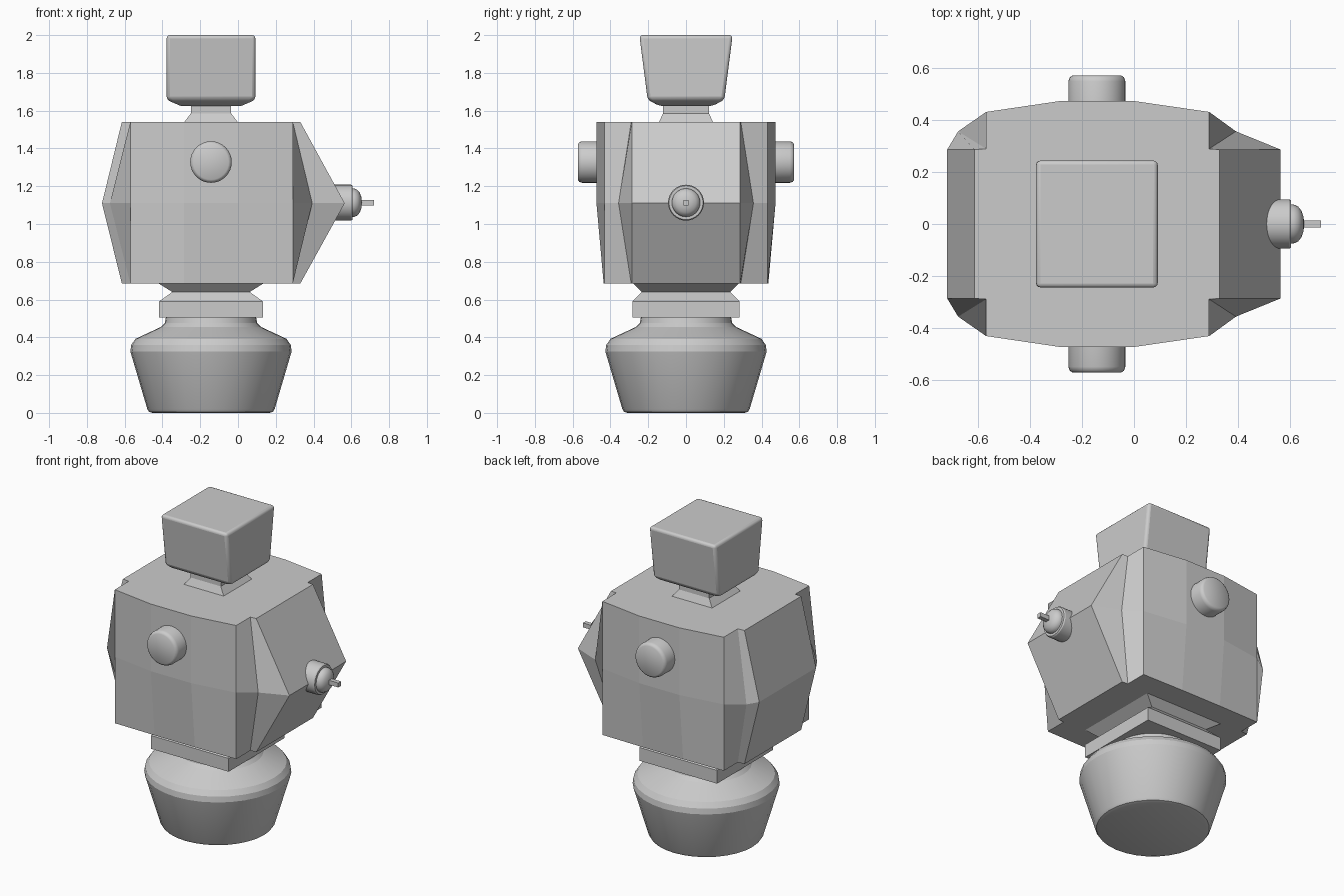
import bpy, bmesh, math
from mathutils import Matrix, Vector

if "Cube" in bpy.data.objects:
    bpy.data.objects.remove(bpy.data.objects["Cube"])

CX = -0.143  # centre line of head, neck and base

grey = bpy.data.materials.new("plain grey")
grey.diffuse_color = (0.6, 0.6, 0.6, 1)
grey.use_nodes = True
grey.node_tree.nodes["Principled BSDF"].inputs["Base Color"].default_value = grey.diffuse_color


def loft(name, rings, bevel=0.0, smooth=None):
    """Join closed rings of points with quads and cap both ends."""
    bm = bmesh.new()
    loops = [[bm.verts.new(p) for p in ring] for ring in rings]
    n = len(loops[0])
    for a, b in zip(loops, loops[1:]):
        for i in range(n):
            j = (i + 1) % n
            bm.faces.new((a[i], a[j], b[j], b[i]))
    bm.faces.new(loops[0][::-1])
    bm.faces.new(loops[-1])
    bmesh.ops.recalc_face_normals(bm, faces=bm.faces)
    me = bpy.data.meshes.new(name)
    bm.to_mesh(me)
    bm.free()
    me.materials.append(grey)
    ob = bpy.data.objects.new(name, me)
    bpy.context.collection.objects.link(ob)
    if bevel:
        m = ob.modifiers.new("round edges", 'BEVEL')
        m.width, m.segments, m.limit_method = bevel, 3, 'ANGLE'
        m.angle_limit = math.radians(25)
    if smooth:
        bpy.context.view_layer.objects.active = ob
        ob.select_set(True)
        bpy.ops.object.shade_smooth_by_angle(angle=math.radians(smooth))
        ob.select_set(False)
    return ob


def rect(z, hx, hy):
    return [(CX + sx * hx, sy * hy, z) for sx, sy in ((-1, -1), (1, -1), (1, 1), (-1, 1))]


def turned(name, profile, centre, axis, seg=32, smooth=None):
    """Revolve (radius, distance) pairs around an axis through centre."""
    rot = Vector((0, 0, 1)).rotation_difference(Vector(axis)).to_matrix().to_4x4()
    mat = Matrix.Translation(centre) @ rot
    rings = [[mat @ Vector((r * math.cos(t), r * math.sin(t), d))
              for t in (2 * math.pi * i / seg for i in range(seg))] for r, d in profile]
    return loft(name, rings, smooth=smooth)


def body_ring(z, front, right, left):
    """right/left = (outer x, shoulder x, shoulder y); mirrored front to back."""
    half = [(left[0], -0.287), (left[1], -left[2]), (-0.57, -0.432),
            (-0.285, -front), (0.0, -front), (0.29, -0.432),
            (right[1], -right[2]), (right[0], -0.287)]
    return [(x, y, z) for x, y in half + [(x, -y) for x, y in half[::-1]]]


# torso with swollen side panels
end = ((0.33, 0.29, 0.29), (-0.615, -0.57, 0.29))
loft("torso", [
    body_ring(0.685, 0.436, *end),
    body_ring(1.11, 0.474, (0.565, 0.393, 0.357), (-0.72, -0.678, 0.357)),
    body_ring(1.54, 0.474, *end)])

# waist: pinched collar over a square plate
loft("waist", [rect(0.505, 0.275, 0.283), rect(0.59, 0.275, 0.283),
               rect(0.64, 0.205, 0.235), rect(0.69, 0.285, 0.285)])

# round base
turned("base", [(0.31, 0), (0.328, 0.006), (0.337, 0.02), (0.427, 0.325),
                (0.422, 0.36), (0.40, 0.392), (0.265, 0.455), (0.245, 0.475),
                (0.238, 0.51)], (CX, 0, 0), (0, 0, 1), smooth=20)

# neck and head
loft("neck", [rect(1.535, 0.145, 0.145), rect(1.585, 0.107, 0.122), rect(1.64, 0.107, 0.122)])
loft("head", [rect(1.625, 0.16, 0.14), rect(1.657, 0.235, 0.203), rect(2.0, 0.235, 0.247)],
     bevel=0.018, smooth=30)

# round buttons on front and back
button = [(0.11, 0.40), (0.11, 0.55), (0.105, 0.565), (0.093, 0.573)]
for name, s in (("front_button", -1), ("back_button", 1)):
    turned(name, button, (CX, 0, 1.328), (0, s, 0), smooth=40)

# side knob: collar, dome and peg
knob = (0, 0, 1.113)
turned("knob_collar", [(0.095, 0.46), (0.095, 0.598), (0.09, 0.606)], knob, (1, 0, 0), smooth=30)
turned("knob_dome", [(0.075, 0.59), (0.075, 0.615), (0.068, 0.632), (0.052, 0.645),
                     (0.03, 0.653), (0.008, 0.656)], knob, (1, 0, 0), smooth=40)
turned("knob_peg", [(0.02, 0.63), (0.02, 0.72)], knob, (1, 0, 0), seg=4).data.transform(
    Matrix.Translation(knob) @ Matrix.Rotation(math.pi / 4, 4, 'X') @ Matrix.Translation((0, 0, -1.113)))
